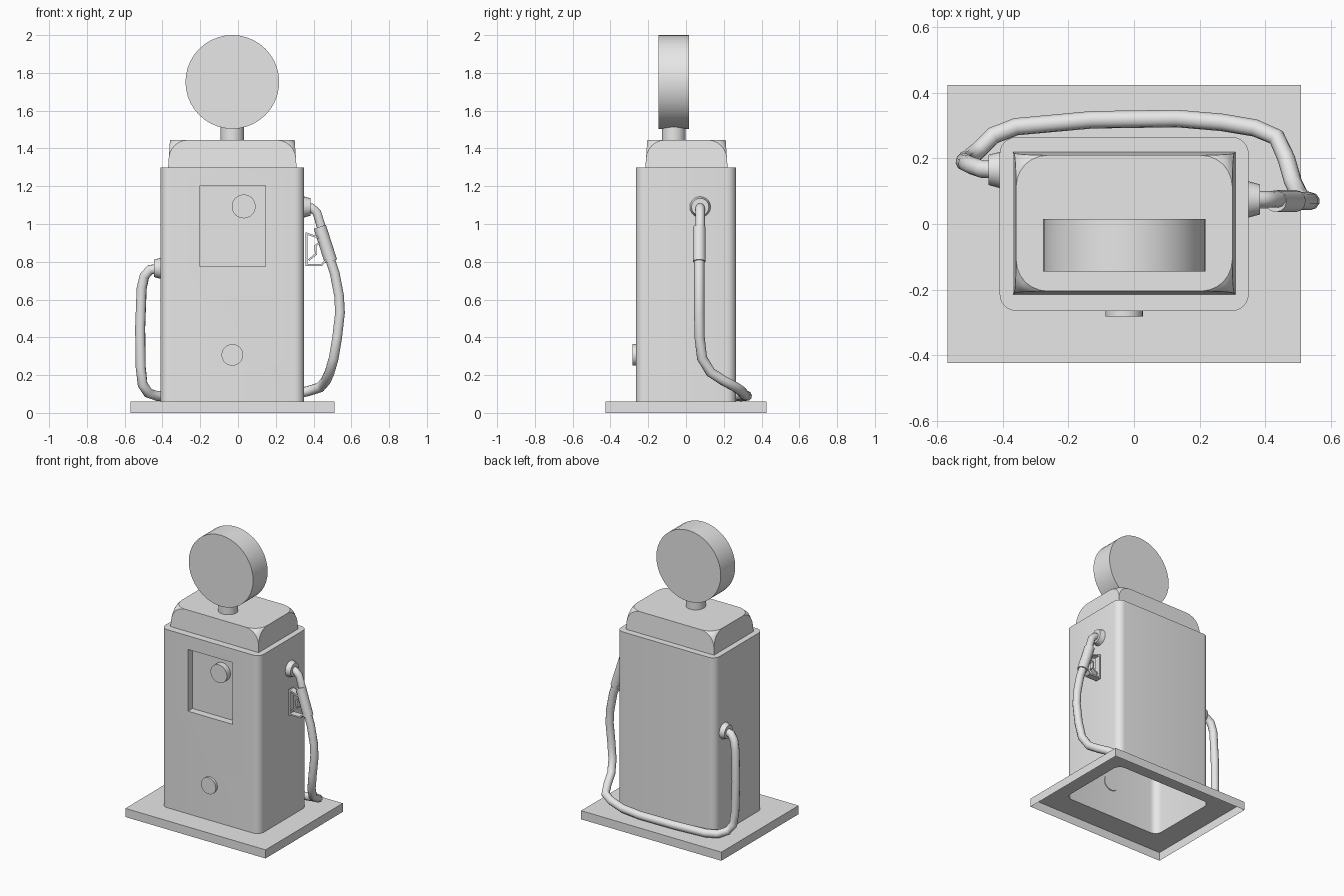
import bpy, bmesh, math
from mathutils import Vector

if "Cube" in bpy.data.objects:
    bpy.data.objects.remove(bpy.data.objects["Cube"])

GREY = bpy.data.materials.new("grey")
GREY.diffuse_color = (0.8, 0.8, 0.8, 1)
GREY.use_nodes = True
GREY.node_tree.nodes["Principled BSDF"].inputs["Base Color"].default_value = GREY.diffuse_color


def finish(name, me, smooth=35):
    """Wrap a mesh in an object with the grey material and angle-based smoothing."""
    ob = bpy.data.objects.new(name, me)
    bpy.context.collection.objects.link(ob)
    me.materials.clear()
    me.materials.append(GREY)
    bpy.ops.object.select_all(action='DESELECT')
    ob.select_set(True)
    bpy.context.view_layer.objects.active = ob
    bpy.ops.object.shade_smooth_by_angle(angle=math.radians(smooth))
    return ob


def from_bm(name, bm, smooth=35):
    bmesh.ops.recalc_face_normals(bm, faces=bm.faces)
    me = bpy.data.meshes.new(name)
    bm.to_mesh(me)
    bm.free()
    return finish(name, me, smooth)


def cylinder(name, a, b, r1, r2=None, seg=32):
    """Cylinder or cone frustum running from point a to point b."""
    a, b = Vector(a), Vector(b)
    bm = bmesh.new()
    bmesh.ops.create_cone(bm, cap_ends=True, segments=seg, radius1=r1,
                          radius2=r1 if r2 is None else r2, depth=(b - a).length)
    rot = (b - a).to_track_quat('Z', 'Y').to_matrix().to_4x4()
    bmesh.ops.transform(bm, matrix=rot, verts=bm.verts)
    bmesh.ops.translate(bm, vec=(a + b) / 2, verts=bm.verts)
    return from_bm(name, bm)


def tube(name, pts, r):
    """Round hose along a list of points."""
    cu = bpy.data.curves.new(name, 'CURVE')
    cu.dimensions = '3D'
    cu.bevel_depth, cu.bevel_resolution, cu.use_fill_caps = r, 3, True
    sp = cu.splines.new('POLY')
    sp.points.add(len(pts) - 1)
    for p, co in zip(sp.points, pts):
        p.co = (*co, 1)
    tmp = bpy.data.objects.new(name, cu)
    bpy.context.collection.objects.link(tmp)
    deps = bpy.context.evaluated_depsgraph_get()
    me = bpy.data.meshes.new_from_object(tmp.evaluated_get(deps))
    bpy.data.objects.remove(tmp)
    return finish(name, me, 50)


def strip(name, pts, y, width, t):
    """Flat bars of thickness t joining x-z points, width measured along y."""
    bm = bmesh.new()
    for (x0, z0), (x1, z1) in zip(pts, pts[1:]):
        d = Vector((x1 - x0, z1 - z0)).normalized() * t / 2
        n = Vector((-d.y, d.x))
        ring = [(x0 - d.x + n.x, z0 - d.y + n.y), (x1 + d.x + n.x, z1 + d.y + n.y),
                (x1 + d.x - n.x, z1 + d.y - n.y), (x0 - d.x - n.x, z0 - d.y - n.y)]
        f = bm.faces.new([bm.verts.new((x, y - width / 2, z)) for x, z in ring])
        ext = bmesh.ops.extrude_face_region(bm, geom=[f])
        bmesh.ops.translate(bm, vec=(0, width, 0),
                            verts=[v for v in ext['geom'] if isinstance(v, bmesh.types.BMVert)])
    return from_bm(name, bm)


def body_outline(z, r=0.05, seg=6):
    """Rounded rectangle of the cabinet, as a list of points."""
    pts = []
    for i, (cx, cy) in enumerate([(0.35 - r, 0.265 - r), (-0.41 + r, 0.265 - r),
                                  (-0.41 + r, -0.265 + r), (0.35 - r, -0.265 + r)]):
        for k in range(seg + 1):
            a = math.pi / 2 * (i + k / seg)
            pts.append((cx + r * math.cos(a), cy + r * math.sin(a), z))
    return pts


def walls(bm, lo, hi):
    for i in range(len(lo)):
        j = (i + 1) % len(lo)
        bm.faces.new((lo[i], lo[j], hi[j], hi[i]))


# Base plate: hollow underneath, open where the cabinet stands
bm = bmesh.new()
rect = [(-0.57, -0.425), (0.51, -0.425), (0.51, 0.425), (-0.57, 0.425)]
lo = [bm.verts.new((x, y, 0)) for x, y in rect]
hi = [bm.verts.new((x, y, 0.06)) for x, y in rect]
hole = [bm.verts.new(p) for p in body_outline(0.06)]
edges = [bm.edges.new((l[i - 1], l[i])) for l in (hi, hole) for i in range(len(l))]
bmesh.ops.triangle_fill(bm, use_beauty=True, edges=edges, normal=(0, 0, 1))
walls(bm, lo, hi)
from_bm("base_plate", bm)

# Cabinet: open at the bottom, with a recessed window in the front
bm = bmesh.new()
lo = [bm.verts.new(p) for p in body_outline(0.06)]
hi = [bm.verts.new(p) for p in body_outline(1.30)]
walls(bm, lo, hi)
bm.faces.new(hi)


def front_faces():
    return [f for f in bm.faces if all(abs(v.co.y + 0.265) < 1e-4 for v in f.verts)]


for co, no in [((0, 0, 0.775), (0, 0, 1)), ((0, 0, 1.205), (0, 0, 1)),
               ((-0.20, 0, 0), (1, 0, 0)), ((0.145, 0, 0), (1, 0, 0))]:
    fs = front_faces()
    if no[0]:  # upright cuts only cross the window band
        fs = [f for f in fs if 0.775 < f.calc_center_median().z < 1.205]
    geom = fs + list({e for f in fs for e in f.edges}) + list({v for f in fs for v in f.verts})
    bmesh.ops.bisect_plane(bm, geom=geom, plane_co=co, plane_no=no)
window = min(front_faces(), key=lambda f: (f.calc_center_median() - Vector((-0.03, -0.265, 0.99))).length)
ext = bmesh.ops.extrude_face_region(bm, geom=[window])
bmesh.ops.translate(bm, vec=(0, 0.05, 0),
                    verts=[v for v in ext['geom'] if isinstance(v, bmesh.types.BMVert)])
if window.is_valid:
    bmesh.ops.delete(bm, geom=[window], context='FACES_ONLY')
from_bm("cabinet", bm)

# Hood: tapered box with its four upper corners rounded off
bm = bmesh.new()
bmesh.ops.create_cube(bm, size=1)
for v in bm.verts:
    top = v.co.z > 0
    v.co = (-0.03 + v.co.x * (0.66 if top else 0.68),
            0.0025 + v.co.y * (0.415 if top else 0.435), 1.445 if top else 1.30)
bmesh.ops.bevel(bm, geom=[v for v in bm.verts if v.co.z > 1.4], offset=0.095,
                segments=6, profile=0.5, affect='VERTICES')
from_bm("hood", bm, 25)

# Sign globe and neck
cylinder("neck", (-0.03, -0.065, 1.44), (-0.03, -0.065, 1.53), 0.063)
cylinder("globe", (-0.03, -0.145, 1.752), (-0.03, 0.015, 1.752), 0.248, seg=40)

# Round dials on the front
cylinder("window_dial", (0.03, -0.215, 1.093), (0.03, -0.255, 1.093), 0.063)
cylinder("lower_dial", (-0.03, -0.26, 0.307), (-0.03, -0.283, 0.307), 0.057)

# Hose collars on both sides
for name, x, s, y, z in [("nozzle_collar", 0.35, 1, 0.075, 1.09),
                         ("hose_collar", -0.41, -1, 0.165, 0.765)]:
    cylinder(name, (x - 0.01 * s, y, z), (x + 0.034 * s, y, z), 0.058, 0.046, 20)

# Nozzle: spout, grip, guard and trigger
tube("spout", [(0.35, 0.075, 1.09), (0.39, 0.075, 1.085), (0.418, 0.075, 1.06),
               (0.445, 0.075, 0.97)], 0.025)
cylinder("grip", (0.433, 0.07, 0.985), (0.492, 0.07, 0.802), 0.034, seg=12)
strip("trigger_guard", [(0.435, 0.925), (0.362, 0.95), (0.362, 0.783), (0.442, 0.783),
                        (0.478, 0.822)], 0.07, 0.045, 0.01)
strip("trigger", [(0.43, 0.90), (0.41, 0.885), (0.412, 0.84), (0.378, 0.812)], 0.07, 0.03, 0.01)

# Hose: down the right side, round the back and up the left side
tube("hose", [(0.485, 0.07, 0.82), (0.512, 0.07, 0.74), (0.535, 0.07, 0.62), (0.54, 0.07, 0.53),
              (0.525, 0.072, 0.40), (0.507, 0.085, 0.29), (0.485, 0.13, 0.215),
              (0.465, 0.20, 0.17), (0.435, 0.265, 0.135), (0.37, 0.293, 0.115),
              (0.27, 0.31, 0.095), (0.13, 0.322, 0.09), (-0.13, 0.318, 0.09),
              (-0.36, 0.297, 0.088), (-0.43, 0.27, 0.09), (-0.475, 0.225, 0.105),
              (-0.505, 0.20, 0.15), (-0.515, 0.195, 0.24), (-0.518, 0.19, 0.45),
              (-0.51, 0.185, 0.66), (-0.495, 0.178, 0.725), (-0.465, 0.168, 0.758),
              (-0.41, 0.165, 0.765)], 0.027)
